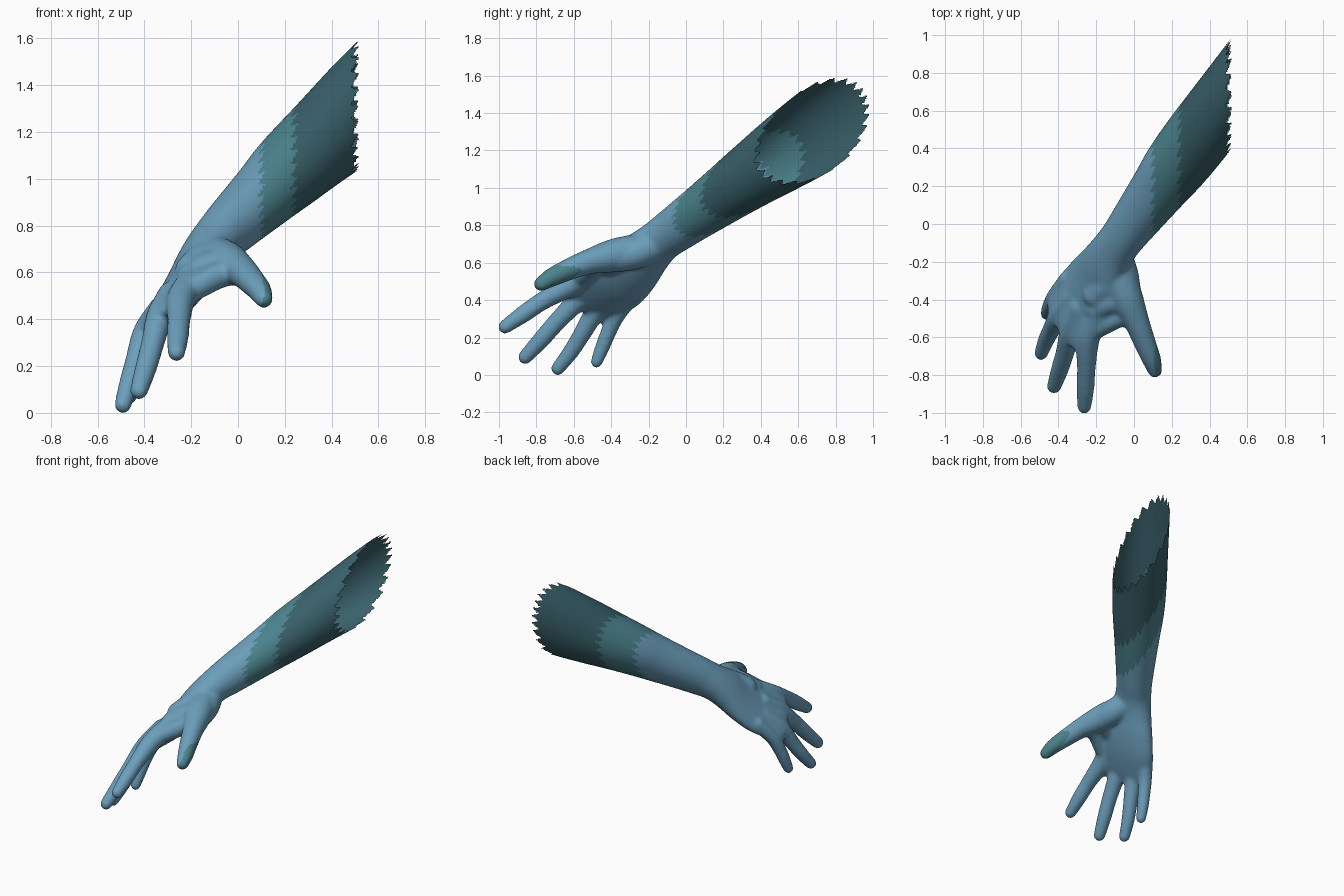
import bpy, bmesh, math
from mathutils import Vector, Matrix

if "Cube" in bpy.data.objects:
    bpy.data.objects.remove(bpy.data.objects["Cube"], do_unlink=True)

WRIST = Vector((-0.09, -0.11, 0.74))
ARM = Vector((0.59, 0.79, 0.56)).normalized()
HAND = Vector((-0.44, -0.68, -0.58)).normalized()
ACROSS = Vector((0.45, -0.78, 0.45)).normalized()   # little finger to index
BACK = HAND.cross(ACROSS).normalized()              # out of the back of the hand
ARM_WIDE = Vector((0, -0.585, 0.81)).normalized()
END_WIDE = Vector((-0.24, -0.43, 0.84)).normalized()


def material(name, rgb):
    m = bpy.data.materials.new(name)
    m.use_nodes = True
    m.diffuse_color = (*rgb, 1)
    bsdf = m.node_tree.nodes["Principled BSDF"]
    bsdf.inputs["Base Color"].default_value = (*rgb, 1)
    bsdf.inputs["Roughness"].default_value = 0.7
    return m


def catmull(keys, steps=6):
    """Smooth a list of equal-length vectors."""
    pts = [Vector(k) for k in keys]
    pts = [pts[0] * 2 - pts[1]] + pts + [pts[-1] * 2 - pts[-2]]
    out = []
    for a, b, c, d in zip(pts, pts[1:], pts[2:], pts[3:]):
        for i in range(steps):
            t = i / steps
            out.append(b + (c - a) * (t / 2) + (a * 2 - b * 5 + c * 4 - d) * (t * t / 2)
                       + (b * 3 - a - c * 3 + d) * (t ** 3 / 2))
    return out + [pts[-2]]


def loft(bm, points, wides, sizes, sides=32):
    """Close a skin over oval rings that stand square to the path."""
    loops = []
    for i, c in enumerate(points):
        t = (points[min(i + 1, len(points) - 1)] - points[max(i - 1, 0)]).normalized()
        u = (wides[i] - t * wides[i].dot(t)).normalized()
        v = t.cross(u)
        angles = [math.tau * k / sides for k in range(sides)]
        loops.append([bm.verts.new(c + u * (sizes[i][0] * math.cos(a))
                                   + v * (sizes[i][1] * math.sin(a))) for a in angles])
    for p, q in zip(loops, loops[1:]):
        for i in range(sides):
            j = (i + 1) % sides
            bm.faces.new((p[i], p[j], q[j], q[i]))
    bm.faces.new(loops[0][::-1])
    bm.faces.new(loops[-1])


def digit(bm, keys):
    """Round tube through (x, y, z, radius) keys with ball ends."""
    pts = catmull(keys)
    loft(bm, [p.to_3d() for p in pts], [BACK] * len(pts), [(p.w, p.w) for p in pts], 24)
    for p in (pts[0], pts[-1]):
        bmesh.ops.create_icosphere(bm, subdivisions=3, radius=p.w,
                                   matrix=Matrix.Translation(p.to_3d()))


bm = bmesh.new()

# Forearm, wrist and palm as one limb: axis, distance, lift, wide direction, half sizes
limb = [(*(WRIST + axis * s + BACK * lift), *wide, a, b) for axis, s, lift, wide, a, b in (
    (ARM, 1.65, -.02, END_WIDE, .245, .18), (ARM, 1.14, -.012, END_WIDE, .225, .18),
    (ARM, 0.66, 0, ARM_WIDE, .176, .174), (ARM, 0.4, 0, ARM_WIDE, .15, .149),
    (ARM, 0.12, 0, ARM_WIDE, .127, .122), (HAND, 0.02, 0, ACROSS, .123, .108),
    (HAND, 0.14, 0, ACROSS, .143, .1), (HAND, 0.27, -.012, ACROSS, .18, .09),
    (HAND, 0.4, -.016, ACROSS, .204, .078), (HAND, 0.52, -.008, ACROSS, .2, .063),
    (HAND, 0.61, 0, ACROSS, .185, .048), (HAND, 0.66, 0, ACROSS, .155, .032))]
limb = catmull(limb)
loft(bm, [Vector(k[:3]) for k in limb], [Vector(k[3:6]) for k in limb],
     [k[6:8] for k in limb])

# Fingers, from index to little
digit(bm, [(-.19, -.46, .575, .06), (-.243, -.61, .485, .062),
           (-.252, -.76, .40, .050), (-.257, -.87, .325, .047), (-.263, -.967, .257, .038)])
digit(bm, [(-.29, -.44, .51, .052), (-.335, -.565, .41, .057),
           (-.365, -.68, .295, .050), (-.393, -.77, .193, .047), (-.423, -.86, .095, .039)])
digit(bm, [(-.33, -.38, .45, .05), (-.395, -.48, .345, .054),
           (-.435, -.555, .22, .048), (-.465, -.615, .125, .044), (-.492, -.685, .034, .037)])
digit(bm, [(-.35, -.29, .425, .046), (-.412, -.375, .31, .045),
           (-.438, -.42, .215, .042), (-.452, -.45, .14, .039), (-.462, -.478, .07, .033)])

# Thumb
digit(bm, [(-.105, -.21, .675, .088), (-.045, -.38, .64, .09), (.015, -.52, .605, .068),
           (.06, -.635, .56, .058), (.093, -.717, .522, .051), (.111, -.775, .487, .04)])

# Webs joining the thumb to the index finger, and the ball of the thumb
digit(bm, [(-.01, -.47, .605, .055), (-.09, -.495, .585, .058), (-.19, -.55, .53, .054)])
digit(bm, [(-.05, -.37, .635, .08), (-.13, -.41, .61, .078), (-.2, -.45, .575, .065)])
digit(bm, [(-.1, -.26, .665, .09), (-.15, -.32, .64, .085), (-.2, -.38, .61, .07)])
digit(bm, [(-.09, -.17, .69, .08), (-.06, -.27, .65, .085), (-.04, -.37, .625, .078)])

bmesh.ops.recalc_face_normals(bm, faces=bm.faces)
mesh = bpy.data.meshes.new("arm_and_hand")
bm.to_mesh(mesh)
bm.free()
arm = bpy.data.objects.new("arm_and_hand", mesh)
bpy.context.collection.objects.link(arm)

# Fuse the parts into one soft skin
fuse = arm.modifiers.new("fuse", "REMESH")
fuse.mode = "VOXEL"
fuse.voxel_size = 0.01
soften = arm.modifiers.new("soften", "SMOOTH")
soften.factor = 0.5
soften.iterations = 14
bpy.context.view_layer.update()
skin = bpy.data.meshes.new_from_object(arm.evaluated_get(bpy.context.evaluated_depsgraph_get()))
arm.modifiers.clear()
arm.data = skin
bpy.data.meshes.remove(mesh)

skin.materials.clear()
for name, rgb in (("blue_skin", (.150, .345, .500)), ("teal_band", (.072, .230, .270)),
                  ("dark_teal_sleeve", (.041, .118, .145))):
    skin.materials.append(material(name, rgb))


def ragged(p, teeth):
    """Sideways position with a zigzag wobble around the arm."""
    r = p - WRIST
    side = ARM.cross(ARM_WIDE)
    turn = math.atan2(r.dot(side), r.dot(ARM_WIDE)) / math.tau + 0.5
    return p.x + 0.03 * (abs((turn * teeth) % 1 * 2 - 1) - 0.5)


# Ragged open end and ragged colour bands
bm = bmesh.new()
bm.from_mesh(skin)
gone = [f for f in bm.faces if ragged(f.calc_center_median(), 24) > 0.5]
bmesh.ops.delete(bm, geom=gone, context="FACES")
for f in bm.faces:
    x = ragged(f.calc_center_median(), 24)
    f.material_index = 0 if x < 0.1 else 1 if x < 0.24 else 2
    f.smooth = True
bm.to_mesh(skin)
bm.free()
